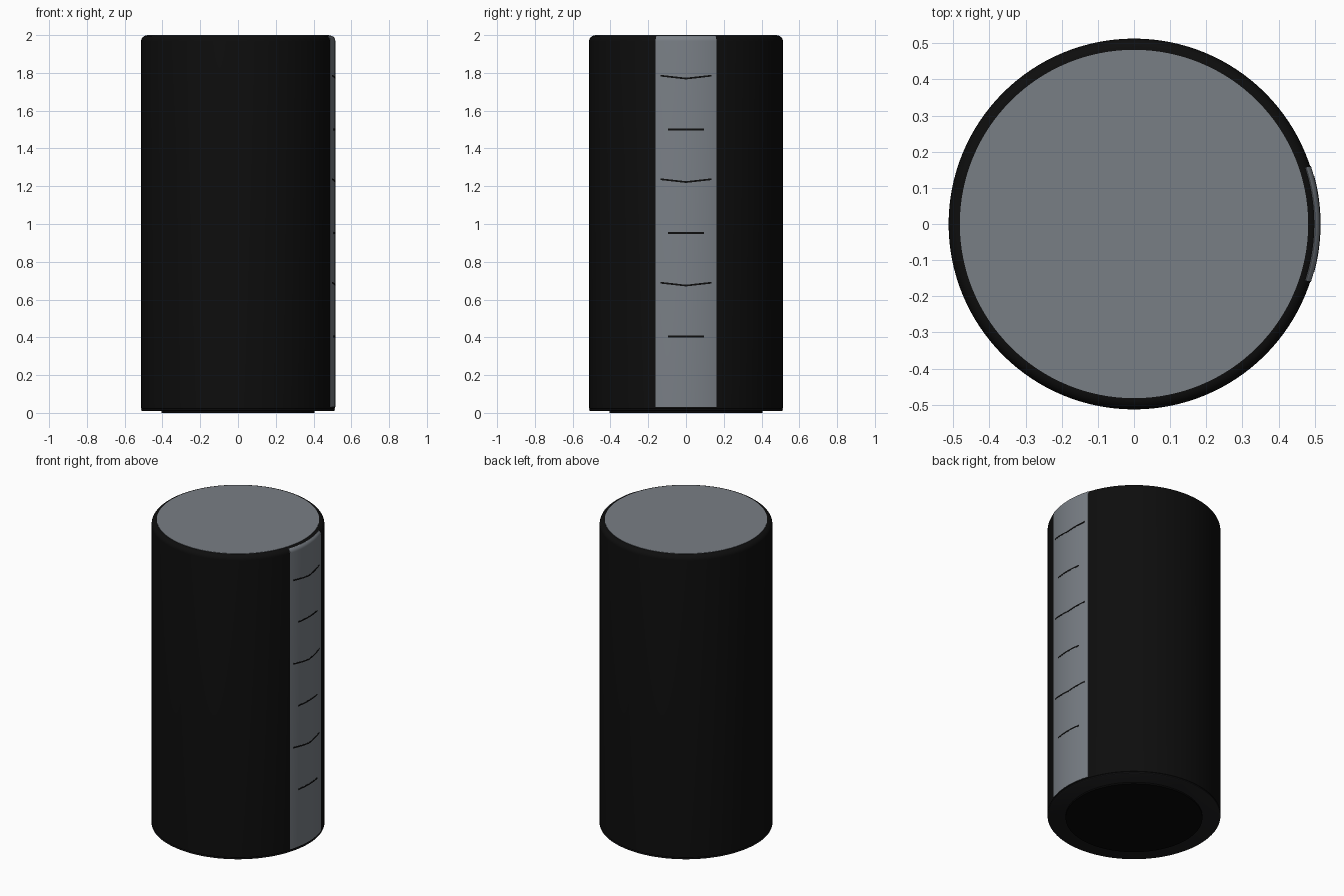
import bpy, bmesh, math

cube = bpy.data.objects.get("Cube")
if cube:
    bpy.data.objects.remove(cube)

R = 0.513      # body radius
SEGS = 128


def material(name, rgb, rough=0.5):
    m = bpy.data.materials.new(name)
    m.use_nodes = True
    m.diffuse_color = (*rgb, 1)
    bsdf = m.node_tree.nodes["Principled BSDF"]
    bsdf.inputs["Base Color"].default_value = (*rgb, 1)
    bsdf.inputs["Roughness"].default_value = rough
    return m


black = material("black shell", (0.004, 0.004, 0.004))
grey = material("slate grey", (0.19, 0.21, 0.235))
charcoal = material("charcoal base", (0.012, 0.012, 0.013))
deep = material("deep black", (0.002, 0.002, 0.002))


def finish(name, bm, mat):
    bmesh.ops.remove_doubles(bm, verts=bm.verts, dist=1e-6)
    bmesh.ops.recalc_face_normals(bm, faces=bm.faces)
    me = bpy.data.meshes.new(name)
    bm.to_mesh(me)
    bm.free()
    me.materials.append(mat)
    ob = bpy.data.objects.new(name, me)
    bpy.context.collection.objects.link(ob)
    bpy.ops.object.select_all(action="DESELECT")
    ob.select_set(True)
    bpy.context.view_layer.objects.active = ob
    bpy.ops.object.shade_smooth_by_angle(angle=math.radians(35))
    return ob


def lathe(name, profile, mat):
    """Full turn of an (r, z) profile, with flat caps at both ends."""
    bm = bmesh.new()
    rings = []
    for r, z in profile:
        rings.append([bm.verts.new((r * math.cos(a), r * math.sin(a), z))
                      for a in (math.tau * i / SEGS for i in range(SEGS))])
    for lo, hi in zip(rings, rings[1:]):
        for i in range(SEGS):
            j = (i + 1) % SEGS
            bm.faces.new((lo[i], lo[j], hi[j], hi[i]))
    bm.faces.new(rings[0])
    bm.faces.new(rings[-1])
    return finish(name, bm, mat)


def arc_solid(name, section, half_width, mat, steps=24):
    """Closed section swept around the +x side; section(y) gives (r, z) points."""
    bm = bmesh.new()
    half = math.asin(half_width / R)
    slices = []
    for i in range(steps + 1):
        a = half * (2 * i / steps - 1)
        slices.append([bm.verts.new((r * math.cos(a), r * math.sin(a), z))
                       for r, z in section(R * math.sin(a))])
    n = len(slices[0])
    for s, t in zip(slices, slices[1:]):
        for k in range(n):
            bm.faces.new((s[k], s[(k + 1) % n], t[(k + 1) % n], t[k]))
    bm.faces.new(slices[0])
    bm.faces.new(slices[-1])
    return finish(name, bm, mat)


def rounded(radius, top, bevel, max_angle, steps=6):
    """Points of a rounded upper edge."""
    angles = [max_angle * i / steps for i in range(steps + 1)]
    return [(radius - bevel + bevel * math.cos(a), top - bevel + bevel * math.sin(a))
            for a in angles]


# Shell with rounded top rim
lathe("body", [(R - 0.004, 0.02), (R, 0.024)] + rounded(R, 1.998, 0.03, math.pi / 2), black)

# Flat top panel
lathe("top_panel", [(0.482, 1.99), (0.482, 2.0)], grey)

# Base ring and raised foot
lathe("base_ring", [(R - 0.006, 0.01), (R, 0.014), (R, 0.019), (R - 0.004, 0.02)], charcoal)
lathe("foot_pad", [(0.406, 0.0), (0.406, 0.012)], deep)

# Side strip that follows the rim
strip = [(0.48, 0.03), (R + 0.002, 0.03)] + rounded(R + 0.002, 1.999, 0.03, 1.0) + [(0.48, 1.985)]
arc_solid("side_strip", lambda y: strip, 0.16, grey)


# Thin marks on the strip: shallow chevrons alternating with short bars
def mark(name, z, half_width, rise):
    def section(y):
        c = z + rise * abs(y) / half_width
        inner, outer, h = R, R + 0.0032, 0.0045
        return [(inner, c - h), (outer, c - h), (outer, c + h), (inner, c + h)]
    arc_solid(name, section, half_width, black)


for i in range(3):
    drop = 0.548 * i
    mark(f"chevron_mark_{i + 1}", 1.77 - drop, 0.133, 0.015)
    mark(f"bar_mark_{i + 1}", 1.5 - drop, 0.095, 0)
